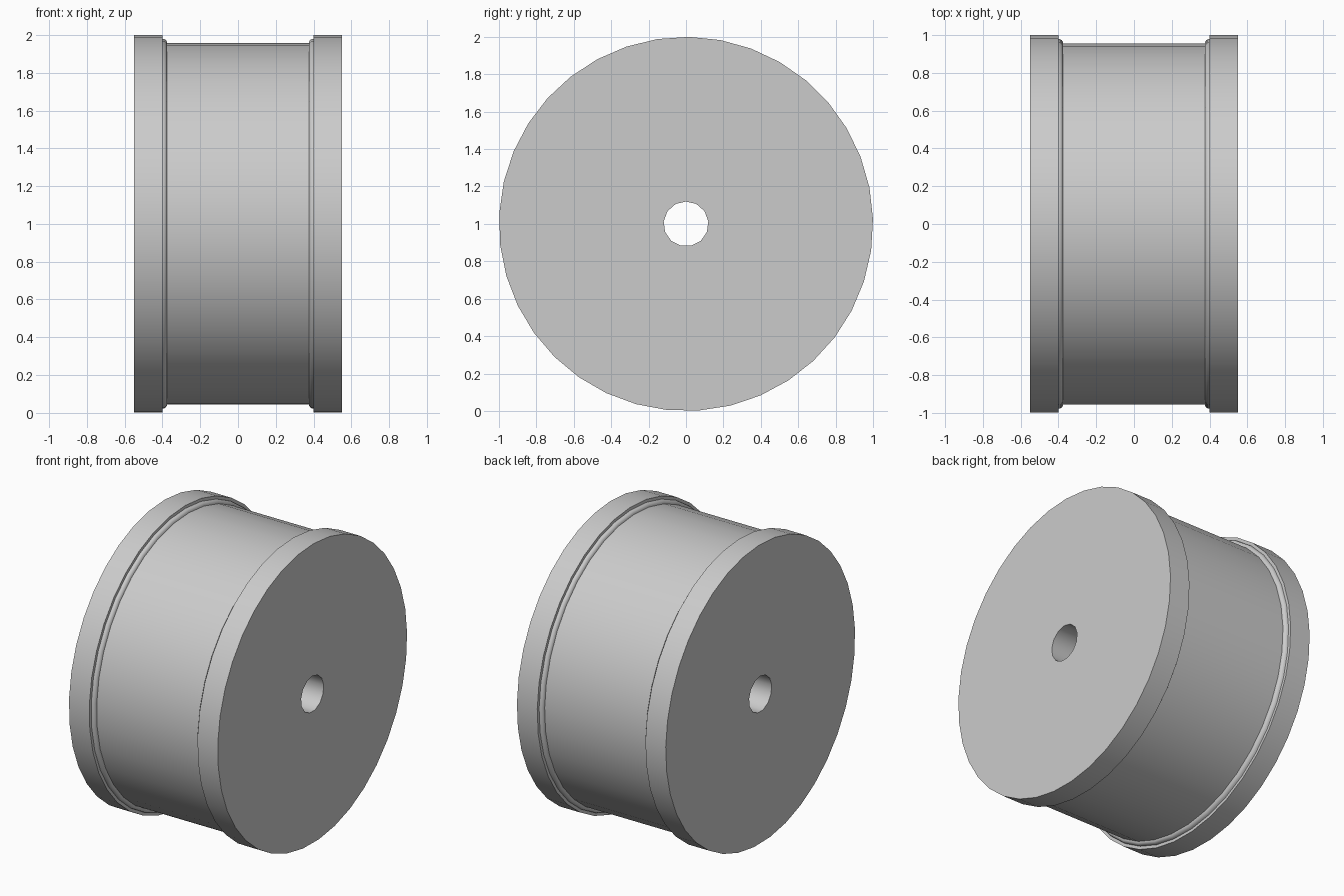
import bpy, bmesh, math
from mathutils import Vector

cube = bpy.data.objects.get("Cube")
if cube:
    bpy.data.objects.remove(cube, do_unlink=True)

SIDES, HOLE_SIDES = 37, 13
HOLE_RADIUS, CENTRE = 0.12, 1.0

grey = bpy.data.materials.new("light_grey")
grey.use_nodes = True
colour = (0.6, 0.6, 0.6, 1)
grey.diffuse_color = colour
grey.node_tree.nodes["Principled BSDF"].inputs["Base Color"].default_value = colour

# Half profile (x, radius): rim, step and fillet down to the barrel
half = [(0.55, 1.0), (0.40, 1.0), (0.40, 0.98)]
for i in range(1, 5):
    a = math.radians(90 * i / 4)
    half.append((0.375 + 0.025 * (1 - math.sin(a)), 0.957 + 0.023 * math.cos(a)))
profile = half + [(-x, r) for x, r in reversed(half)]

bm = bmesh.new()


def ring(x, radius, sides, phase=0.0):
    points = []
    for i in range(sides):
        a = math.tau * i / sides + phase
        points.append(bm.verts.new(Vector((x, radius * math.sin(a), CENTRE + radius * math.cos(a)))))
    return points


def skin(a, b):
    n = len(a)
    for i in range(n):
        j = (i + 1) % n
        bm.faces.new((a[i], a[j], b[j], b[i]))


def loop_edges(loop):
    return [bm.edges.get((loop[i - 1], loop[i])) for i in range(len(loop))]


# Outer surface
outer = [ring(x, r, SIDES, math.radians(0.9)) for x, r in profile]
for a, b in zip(outer, outer[1:]):
    skin(a, b)

# Axle bore
bore = [ring(x, HOLE_RADIUS, HOLE_SIDES) for x in (0.55, -0.55)]
skin(bore[1], bore[0])

# Flat end caps around the bore
for rim, hole, side in ((outer[0], bore[0], 1), (outer[-1], bore[1], -1)):
    bmesh.ops.triangle_fill(bm, edges=loop_edges(rim) + loop_edges(hole),
                            use_beauty=True, normal=(side, 0, 0))

bmesh.ops.recalc_face_normals(bm, faces=bm.faces)
mesh = bpy.data.meshes.new("grooved_wheel")
bm.to_mesh(mesh)
bm.free()
mesh.materials.append(grey)

wheel = bpy.data.objects.new("grooved_wheel", mesh)
bpy.context.collection.objects.link(wheel)
bpy.ops.object.select_all(action="DESELECT")
wheel.select_set(True)
bpy.context.view_layer.objects.active = wheel
bpy.ops.object.shade_smooth_by_angle(angle=math.radians(35))
